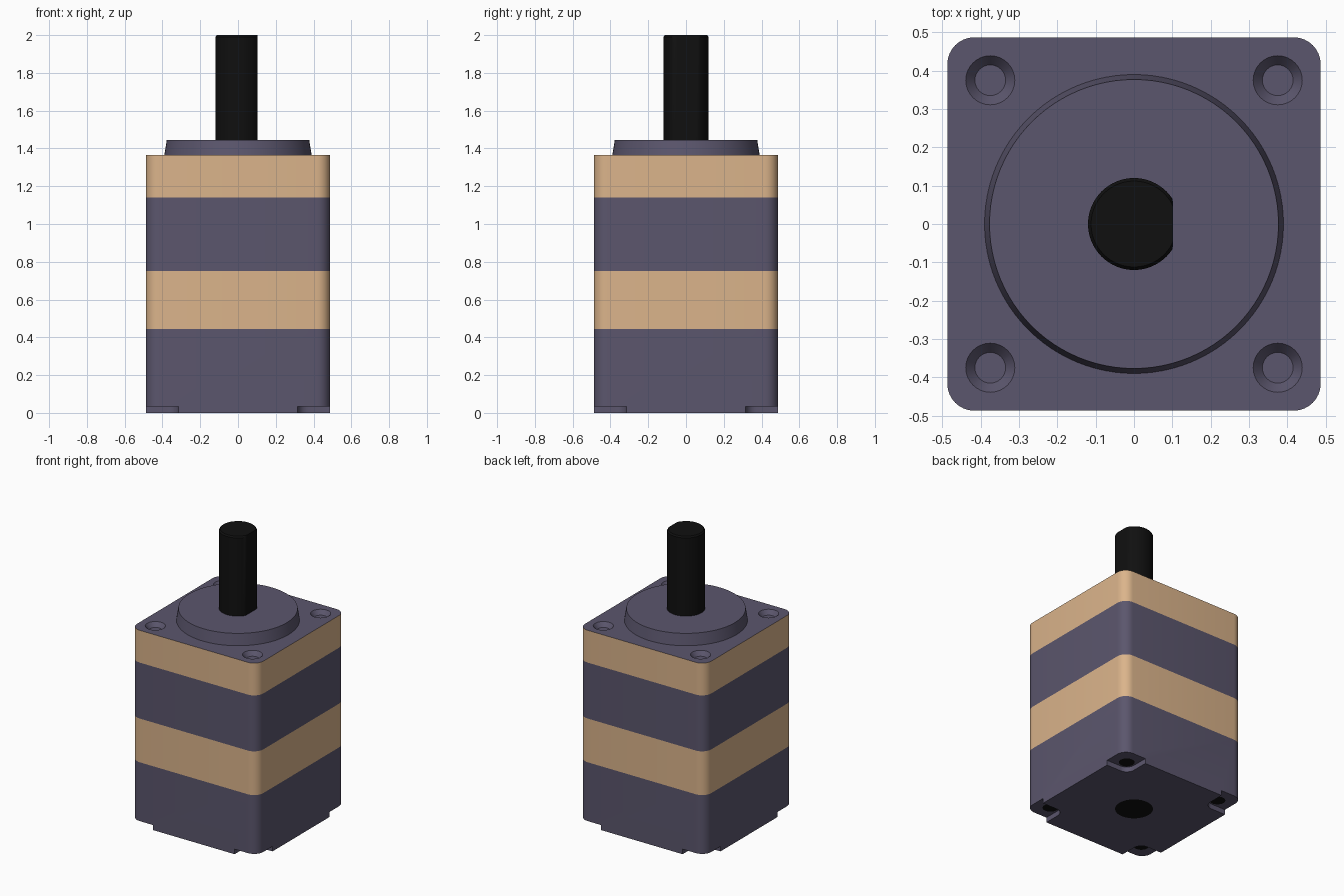
import bpy, bmesh
from math import cos, sin, pi

if "Cube" in bpy.data.objects:
    bpy.data.objects.remove(bpy.data.objects["Cube"])

HALF, CORNER, BOLT = 0.487, 0.07, 0.375


def material(name, rgb):
    m = bpy.data.materials.new(name)
    m.diffuse_color = (*rgb, 1)
    m.use_nodes = True
    m.node_tree.nodes["Principled BSDF"].inputs["Base Color"].default_value = m.diffuse_color
    return m


DARK = material("slate", (0.105, 0.093, 0.153))
TAN = material("tan", (0.708, 0.456, 0.258))
BLACK = material("black", (0.005, 0.005, 0.005))


def circle(r, cx=0, cy=0, n=64):
    return [(cx + r * cos(2 * pi * i / n), cy + r * sin(2 * pi * i / n)) for i in range(n)]


def rounded_square(half, r, cx=0, cy=0, n=8):
    pts = []
    for q, (sx, sy) in enumerate(((1, 1), (-1, 1), (-1, -1), (1, -1))):
        for i in range(n + 1):
            a = (q + i / n) * pi / 2
            pts.append((cx + sx * (half - r) + r * cos(a), cy + sy * (half - r) + r * sin(a)))
    return pts


def add_loft(bm, rings):
    """Join rings given as (outline, z), bottom to top, into a closed solid."""
    loops = [[bm.verts.new((x, y, z)) for x, y in pts] for pts, z in rings]
    for a, b in zip(loops, loops[1:]):
        for i in range(len(a)):
            j = (i + 1) % len(a)
            bm.faces.new((a[i], a[j], b[j], b[i]))
    bm.faces.new(loops[0][::-1])
    bm.faces.new(loops[-1])


def part(name, solids, *mats):
    bm = bmesh.new()
    for rings in solids:
        add_loft(bm, rings)
    me = bpy.data.meshes.new(name)
    bm.to_mesh(me)
    bm.free()
    ob = bpy.data.objects.new(name, me)
    bpy.context.collection.objects.link(ob)
    for m in mats:
        me.materials.append(m)
    return ob


def smooth(ob):
    bpy.ops.object.select_all(action='DESELECT')
    ob.select_set(True)
    bpy.context.view_layer.objects.active = ob
    bpy.ops.object.shade_smooth_by_angle(angle=0.6)


def cut(ob, name, solids):
    cutter = part(name, solids, DARK)
    mod = ob.modifiers.new(name, 'BOOLEAN')
    mod.operation, mod.object, mod.solver = 'DIFFERENCE', cutter, 'EXACT'
    bpy.context.view_layer.objects.active = ob
    bpy.ops.object.modifier_apply(modifier=name)
    bpy.data.objects.remove(cutter)


CORNERS = [(sx, sy) for sx in (-1, 1) for sy in (-1, 1)]
outline = rounded_square(HALF, CORNER)

# Stacked housing bands
base = part("rear_cover", [[(outline, 0), (outline, 0.445)]], DARK)
stator = part("stator_band", [[(outline, 0.445), (outline, 0.75)]], TAN)
gearbox = part("middle_housing", [[(outline, 0.75), (outline, 1.14)]], DARK)
flange = part("front_flange", [[(outline, 1.14), (outline, 1.365)]], TAN, DARK)

# Corner notches, screw pockets and shaft bore in the underside
cut(base, "notch_cutter", [
    [(rounded_square(0.185, 0.06, 0.5 * sx, 0.5 * sy), z) for z in (-0.1, 0.035)]
    for sx, sy in CORNERS])
cut(base, "pocket_cutter",
    [[(circle(0.05, BOLT * sx, BOLT * sy, 32), z) for z in (-0.1, 0.08)] for sx, sy in CORNERS]
    + [[(circle(0.12), z) for z in (-0.1, 0.1)]])

# Countersunk mounting holes in the flange, whose upward faces are slate
cut(flange, "countersink_cutter", [
    [(circle(r, BOLT * sx, BOLT * sy, 32), z)
     for r, z in ((0.04, 1.335), (0.064, 1.365), (0.064, 1.45))] for sx, sy in CORNERS])
flange.data.materials.clear()
flange.data.materials.append(TAN)
flange.data.materials.append(DARK)
for f in flange.data.polygons:
    f.material_index = 1 if f.normal.z > 0.3 else 0

# Round pilot boss
boss = part("pilot_boss", [[(circle(0.39, n=96), 1.365), (circle(0.377, n=96), 1.445)]], DARK)


# Output shaft with a flat on +x and a small chamfer at the tip
def d_profile(r):
    return [(min(x, 0.102), y) for x, y in circle(r)]


shaft = part("output_shaft", [[(d_profile(0.12), 1.44), (d_profile(0.12), 1.99),
                               (d_profile(0.112), 2.0)]], BLACK)

# Rear shaft end and screw ends filling the underside holes
rear = part("rear_shaft_end", [[(circle(0.12), 0), (circle(0.12), 0.1)]], BLACK)
screws = part("rear_screws", [
    [(circle(0.05, BOLT * sx, BOLT * sy, 32), z) for z in (0.035, 0.08)]
    for sx, sy in CORNERS], BLACK)

for ob in (base, stator, gearbox, flange, boss, shaft, rear, screws):
    smooth(ob)
